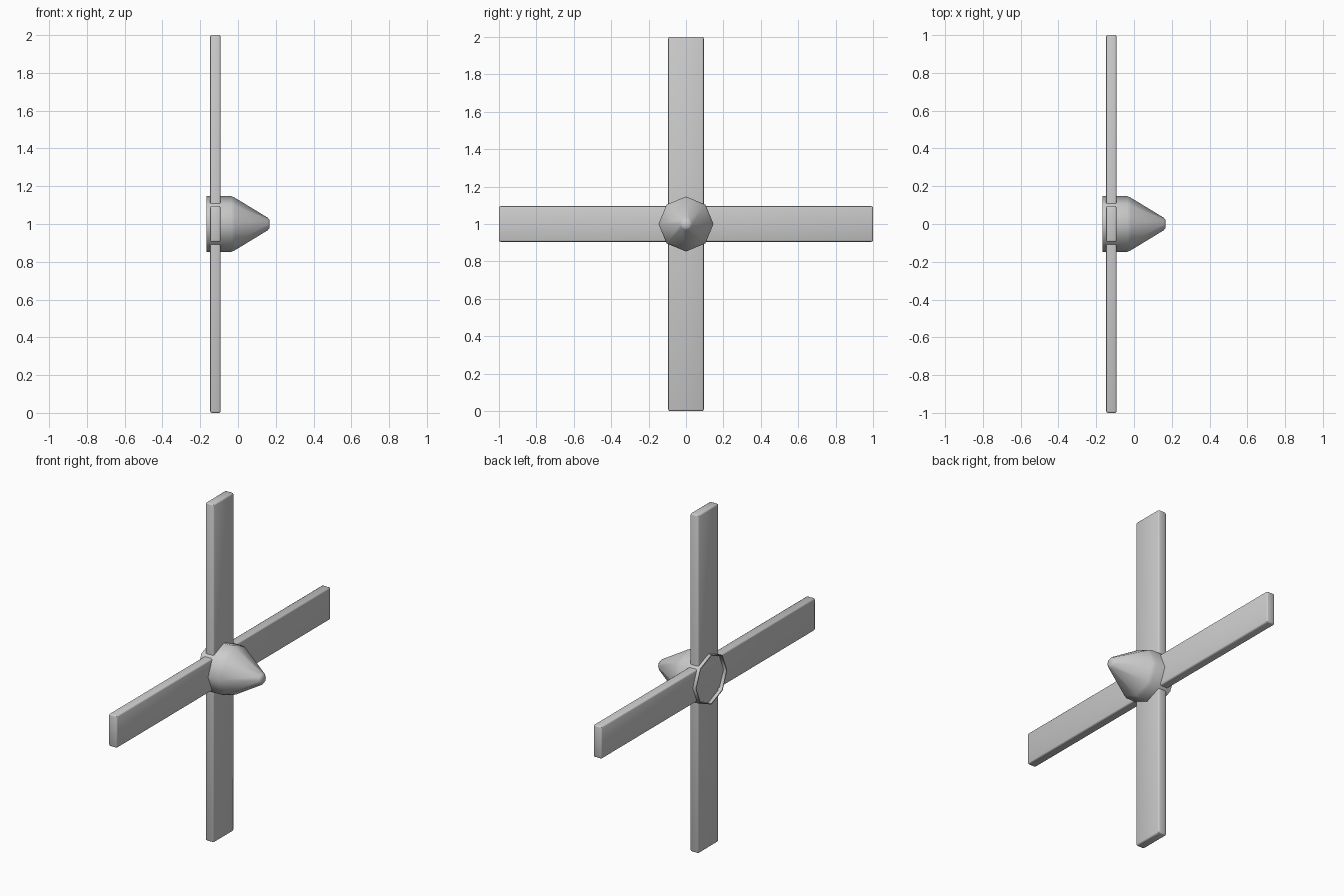
import bpy
import bmesh
from math import cos, sin, pi

cube = bpy.data.objects.get("Cube")
if cube:
    bpy.data.objects.remove(cube, do_unlink=True)

grey = bpy.data.materials.new("light_grey")
grey.use_nodes = True
colour = (0.6, 0.6, 0.6, 1)
grey.diffuse_color = colour
grey.node_tree.nodes["Principled BSDF"].inputs["Base Color"].default_value = colour

HUB_Z = 1.0


def finish(name, bm, angle):
    """Turn a bmesh into a shaded object at the hub centre."""
    bmesh.ops.recalc_face_normals(bm, faces=bm.faces)
    mesh = bpy.data.meshes.new(name)
    bm.to_mesh(mesh)
    bm.free()
    mesh.materials.append(grey)
    obj = bpy.data.objects.new(name, mesh)
    bpy.context.collection.objects.link(obj)
    obj.location.z = HUB_Z
    bpy.ops.object.select_all(action="DESELECT")
    obj.select_set(True)
    bpy.context.view_layer.objects.active = obj
    bpy.ops.object.shade_smooth_by_angle(angle=angle)
    return obj


# Eight-sided nose cone with a shallow hollow back: (x, radius) from tip to inside
profile = [(0.167, 0.022), (0.158, 0.033), (-0.015, 0.138), (-0.035, 0.147),
           (-0.167, 0.147), (-0.167, 0.141), (-0.13, 0.141)]
SIDES = 8
bm = bmesh.new()
rings = [[bm.verts.new((x, r * cos(2 * pi * i / SIDES), r * sin(2 * pi * i / SIDES)))
          for i in range(SIDES)] for x, r in profile]
for a, b in zip(rings, rings[1:]):
    for i in range(SIDES):
        j = (i + 1) % SIDES
        bm.faces.new((a[i], a[j], b[j], b[i]))
bm.faces.new(rings[0])
bm.faces.new(rings[-1])
finish("nose_cone", bm, pi / 3.5)

# Two crossed blades with softened edges
for name, size in (("upright_blade", (0.054, 0.19, 2)), ("level_blade", (0.054, 2, 0.19))):
    bm = bmesh.new()
    bmesh.ops.create_cube(bm, size=1)
    bmesh.ops.scale(bm, vec=size, verts=bm.verts)
    bmesh.ops.bevel(bm, geom=bm.edges[:], offset=0.008, segments=2,
                    profile=0.5, affect="EDGES")
    finish(name, bm, pi / 4).location.x = -0.12
